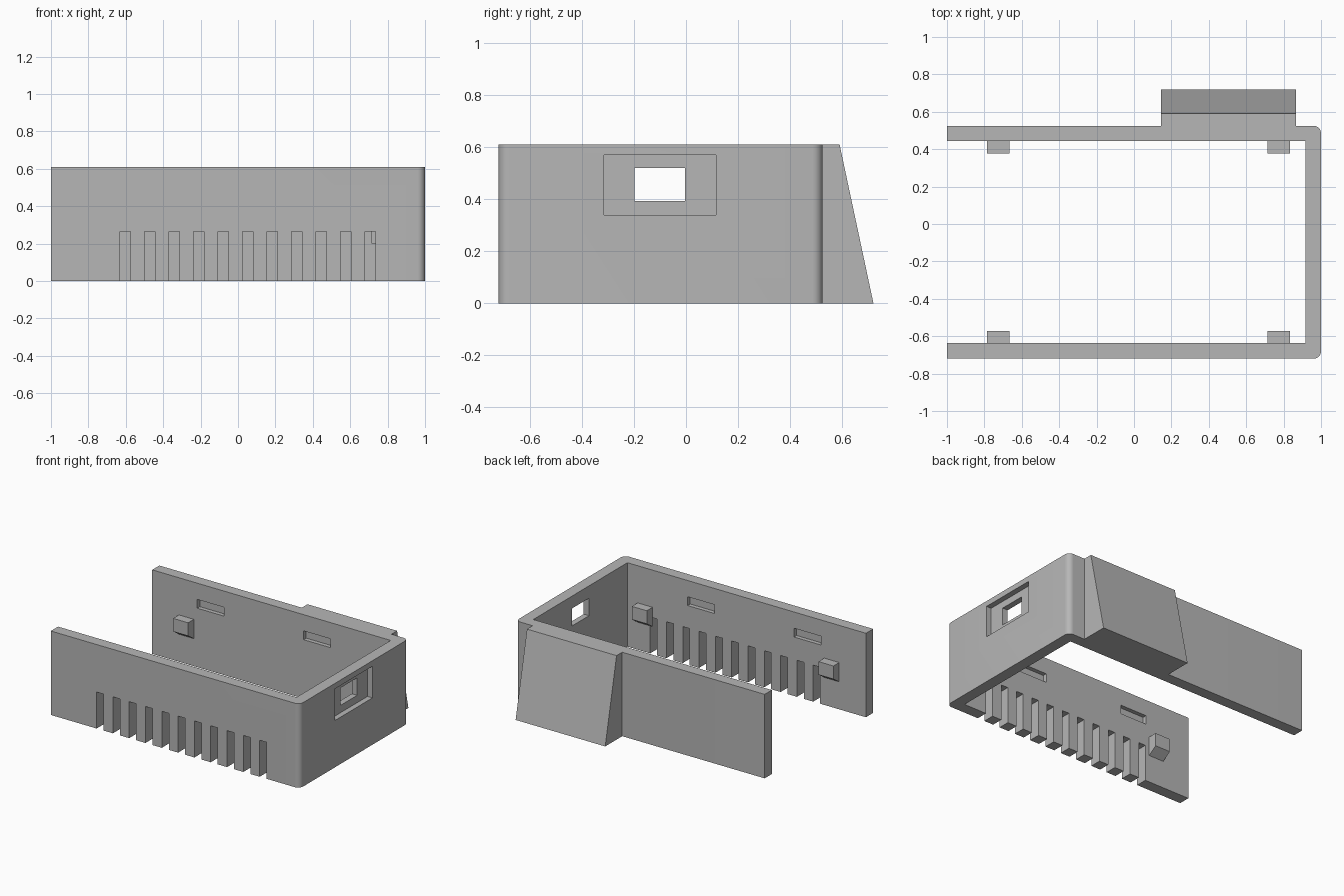
import bpy, bmesh, math
from mathutils import Vector

cube = bpy.data.objects.get("Cube")
if cube:
    bpy.data.objects.remove(cube, do_unlink=True)

# Overall sizes
H = 0.61
FRONT, BACK, SIDE = -0.72, 0.525, 1.0
IN_FRONT, IN_BACK, IN_SIDE = -0.637, 0.443, 0.917
RADIUS = 0.04

grey = bpy.data.materials.new("matte_grey")
grey.use_nodes = True
grey.diffuse_color = (0.47, 0.47, 0.47, 1)
grey.node_tree.nodes["Principled BSDF"].inputs["Base Color"].default_value = (0.47, 0.47, 0.47, 1)


def add_prism(bm, points, offset):
    """Extrude a closed outline along an offset."""
    face = bm.faces.new([bm.verts.new(p) for p in points])
    out = bmesh.ops.extrude_face_region(bm, geom=[face])
    moved = [v for v in out["geom"] if isinstance(v, bmesh.types.BMVert)]
    bmesh.ops.translate(bm, vec=Vector(offset), verts=moved)


def add_box(bm, x0, x1, y0, y1, z0, z1):
    add_prism(bm, [(x0, y0, z0), (x1, y0, z0), (x1, y1, z0), (x0, y1, z0)], (0, 0, z1 - z0))


def make_object(name, bm):
    bmesh.ops.recalc_face_normals(bm, faces=bm.faces[:])
    mesh = bpy.data.meshes.new(name)
    bm.to_mesh(mesh)
    bm.free()
    mesh.materials.append(grey)
    obj = bpy.data.objects.new(name, mesh)
    bpy.context.scene.collection.objects.link(obj)
    return obj


def cut(target, boxes):
    """Subtract a set of separate boxes and bake the result."""
    bm = bmesh.new()
    for box in boxes:
        add_box(bm, *box)
    cutter = make_object("cutter", bm)
    cutter.hide_render = True
    mod = target.modifiers.new("cut", "BOOLEAN")
    mod.operation = "DIFFERENCE"
    mod.solver = "EXACT"
    mod.object = cutter
    bpy.context.view_layer.update()
    graph = bpy.context.evaluated_depsgraph_get()
    baked = bpy.data.meshes.new_from_object(target.evaluated_get(graph))
    target.modifiers.clear()
    target.data = baked
    bpy.data.objects.remove(cutter, do_unlink=True)


def corner(cy, start):
    """Rounded outer corner on the closed side."""
    steps = 8
    angles = [math.radians(start + 90 * i / steps) for i in range(steps + 1)]
    return [(SIDE - RADIUS + RADIUS * math.cos(a), cy + RADIUS * math.sin(a), 0) for a in angles]


# Three-sided wall, open at one end
bm = bmesh.new()
outline = [(-1, FRONT, 0)] + corner(FRONT + RADIUS, -90) + corner(BACK - RADIUS, 0)
outline += [(-1, BACK, 0), (-1, IN_BACK, 0), (IN_SIDE, IN_BACK, 0),
            (IN_SIDE, IN_FRONT, 0), (-1, IN_FRONT, 0)]
add_prism(bm, outline, (0, 0, H))
wall = make_object("case_wall", bm)

# Vent slots along the front wall
vents = []
for i in range(11):
    x = -0.604 + 0.131 * i
    vents.append((x - 0.028, x + 0.028, FRONT - 0.1, IN_FRONT + 0.1, -0.1, 0.265))
cut(wall, vents)

# Shallow latch pockets on both inner faces
pockets = []
for x in (-0.53, 0.325):
    for y in (IN_FRONT, IN_BACK):
        pockets.append((x - 0.108, x + 0.108, y - 0.03, y + 0.03, 0.428, 0.492))
cut(wall, pockets)

# Socket recess and opening in the side wall
cut(wall, [(SIDE - 0.04, SIDE + 0.1, -0.315, 0.115, 0.34, 0.57)])
cut(wall, [(IN_SIDE - 0.1, SIDE + 0.1, -0.197, -0.003, 0.393, 0.52)])

# Sloping block on the back wall
bm = bmesh.new()
y_in = BACK - 0.03
add_prism(bm, [(0.145, y_in, 0), (0.145, 0.72, 0), (0.145, 0.59, H), (0.145, y_in, H)], (0.72, 0, 0))
block = make_object("back_wedge_block", bm)

# Support clips with chamfered undersides
clips = []
for side, y, inward in (("front", IN_FRONT, 1), ("back", IN_BACK, -1)):
    for end, x in (("closed_end", 0.715), ("open_end", -0.785)):
        bm = bmesh.new()
        tip = y + inward * 0.066
        add_prism(bm, [(x, y, 0.2), (x, tip, 0.245), (x, tip, 0.34), (x, y, 0.34)], (0.12, 0, 0))
        clips.append(make_object(f"{side}_clip_{end}", bm))

# Smooth only the rounded corners
bpy.ops.object.select_all(action="DESELECT")
for obj in [wall, block] + clips:
    obj.select_set(True)
bpy.context.view_layer.objects.active = wall
bpy.ops.object.shade_smooth_by_angle(angle=math.radians(30))
